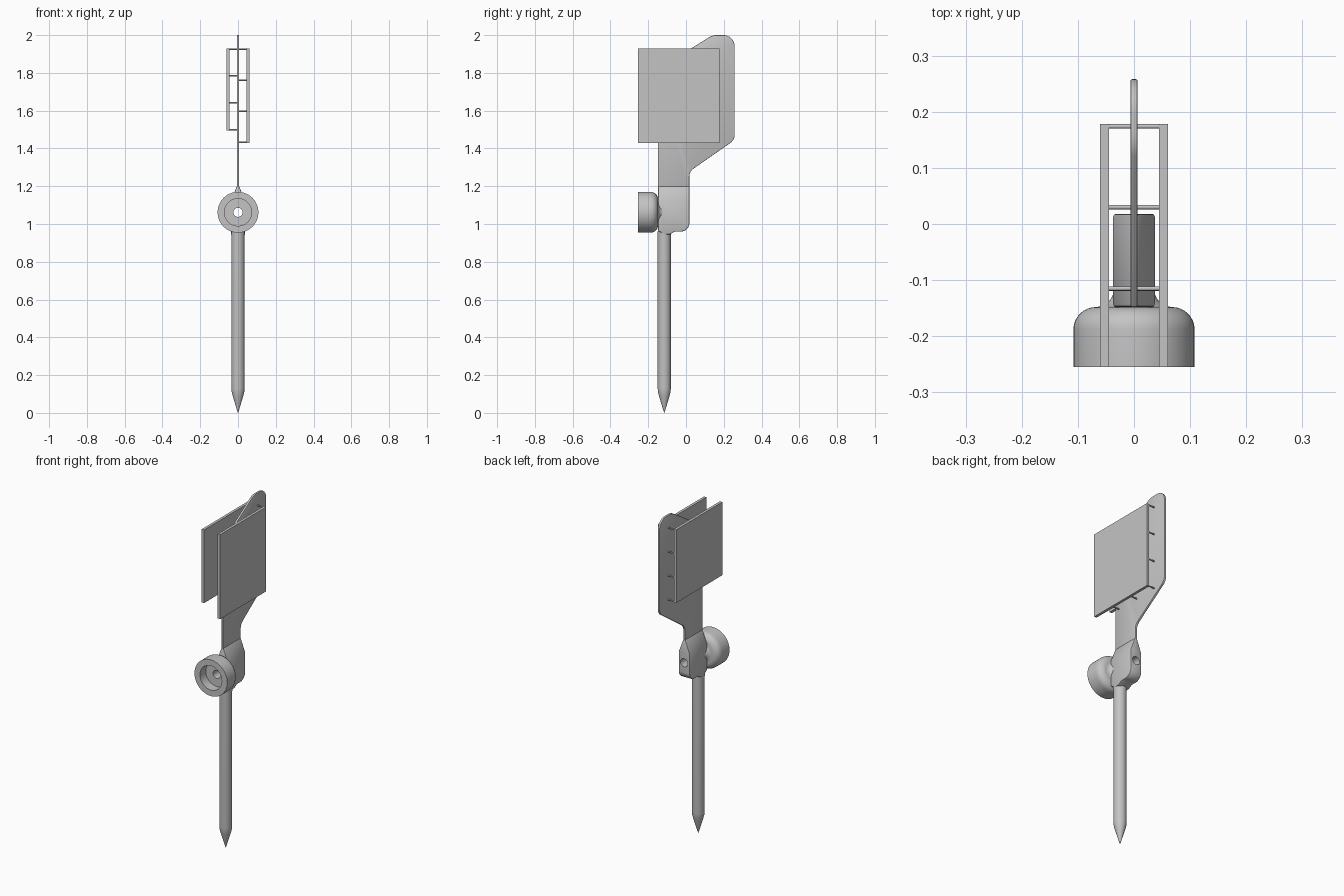
import bpy, bmesh, math
from mathutils import Vector, Matrix

if "Cube" in bpy.data.objects:
    bpy.data.objects.remove(bpy.data.objects["Cube"])

COLOR = (0.55, 0.55, 0.55, 1)
grey = bpy.data.materials.new("plain grey")
grey.use_nodes = True
grey.diffuse_color = COLOR
grey.node_tree.nodes["Principled BSDF"].inputs["Base Color"].default_value = COLOR

HUB_Z = 1.062
STAKE_Y = -0.115
parts = []


def finish(name, bm, bevel=0):
    bmesh.ops.recalc_face_normals(bm, faces=bm.faces[:])
    mesh = bpy.data.meshes.new(name)
    bm.to_mesh(mesh)
    bm.free()
    obj = bpy.data.objects.new(name, mesh)
    bpy.context.scene.collection.objects.link(obj)
    mesh.materials.append(grey)
    if bevel:
        mod = obj.modifiers.new("soft edges", "BEVEL")
        mod.width, mod.segments = bevel, 2
        mod.limit_method, mod.angle_limit = "ANGLE", math.radians(40)
    parts.append(obj)
    return obj


def lathe(name, profile, axis, center, closed=False, steps=48):
    """Spin (radius, position) points around the y or z axis."""
    bm = bmesh.new()
    verts = [bm.verts.new((r, p, 0) if axis == "Y" else (r, 0, p)) for r, p in profile]
    pairs = list(zip(verts, verts[1:]))
    if closed:
        pairs.append((verts[-1], verts[0]))
    edges = [bm.edges.new(pair) for pair in pairs]
    direction = (0, 1, 0) if axis == "Y" else (0, 0, 1)
    bmesh.ops.spin(bm, geom=verts + edges, cent=(0, 0, 0), axis=direction,
                   angle=math.tau, steps=steps)
    bmesh.ops.remove_doubles(bm, verts=bm.verts[:], dist=0.0002)
    bmesh.ops.translate(bm, verts=bm.verts[:], vec=center)
    return finish(name, bm)


def rounded(points, steps=8):
    """Round the (y, z, radius) corners of an outline."""
    out = []
    for i, (y, z, r) in enumerate(points):
        c = Vector((y, z))
        if not r:
            out.append(c)
            continue
        a = (Vector(points[i - 1][:2]) - c).normalized()
        b = (Vector(points[(i + 1) % len(points)][:2]) - c).normalized()
        half = a.angle(b) / 2
        mid = c + (a + b).normalized() * r / math.sin(half)
        start = c + a * r / math.tan(half) - mid
        end = c + b * r / math.tan(half) - mid
        out += [mid + start.lerp(end, k / steps).normalized() * r for k in range(steps + 1)]
    return out


def slab(outline, half):
    """Extrude a side outline across x."""
    bm = bmesh.new()
    face = bm.faces.new([bm.verts.new((-half, y, z)) for y, z in outline])
    new = bmesh.ops.extrude_face_region(bm, geom=[face])["geom"]
    bmesh.ops.translate(bm, vec=(2 * half, 0, 0),
                        verts=[v for v in new if isinstance(v, bmesh.types.BMVert)])
    bmesh.ops.recalc_face_normals(bm, faces=bm.faces[:])
    return bm


def box(name, lo, hi, bevel=0):
    lo, hi = Vector(lo), Vector(hi)
    bm = bmesh.new()
    bmesh.ops.create_cube(bm, size=1, matrix=Matrix.Translation((lo + hi) / 2)
                          @ Matrix.Diagonal((*(hi - lo), 1)))
    return finish(name, bm, bevel)


# Pointed ground stake
lathe("stake", [(0, 0), (0.004, 0.01), (0.028, 0.09), (0.033, 0.11), (0.035, 0.13),
                (0.035, 0.93), (0.037, 0.96), (0, 0.98)], "Z", (0, STAKE_Y, 0))

# Round hub cup: recess, through hole, domed back and flared neck
shoulder = [(0.068 + 0.04 * math.cos(t), -0.188 + 0.04 * math.sin(t))
            for t in (k * math.pi / 16 for k in range(9))]
neck = [(0.068 - 0.032 * math.sin(t), -0.116 - 0.032 * math.cos(t))
        for t in (k * math.pi / 12 for k in range(1, 7))]
lathe("hub_cup", [(0.024, -0.2), (0.072, -0.2), (0.072, -0.255), (0.108, -0.255)]
      + shoulder + neck + [(0.024, -0.116)], "Y", (0, 0, HUB_Z), closed=True)

# Hub block, tapered upward into the blade
bm = slab(rounded([(-0.148, 1.12, 0), (-0.148, 0.965, 0), (-0.115, 0.945, 0),
                   (-0.085, 0.945, 0), (-0.06, 0.96, 0), (0.018, 0.96, 0.045),
                   (0.018, 1.12, 0)]), 0.037)
top = max(bm.faces, key=lambda f: f.calc_center_median().z)
geom = bmesh.ops.extrude_face_region(bm, geom=[top])["geom"]
for v in geom:
    if isinstance(v, bmesh.types.BMVert):
        v.co.z = 1.2
        v.co.x = math.copysign(0.0065, v.co.x)
bmesh.ops.delete(bm, geom=[top], context="FACES_ONLY") if top.is_valid else None
block = finish("hub_block", bm, 0.005)

cutter = lathe("hole_cutter", [(0, -0.3), (0.024, -0.3), (0.024, 0.1), (0, 0.1)],
               "Y", (0, 0, HUB_Z))
cutter.hide_render = True
parts.remove(cutter)
cut = block.modifiers.new("through hole", "BOOLEAN")
cut.operation, cut.object, cut.solver = "DIFFERENCE", cutter, "EXACT"

# Thin upright blade, stepped toward the back
finish("blade", slab(rounded([(-0.148, 1.14, 0), (0.018, 1.14, 0), (0.018, 1.278, 0.05),
                              (0.258, 1.445, 0.055), (0.258, 2.0, 0.06),
                              (0.14, 2.0, 0.08), (-0.148, 1.82, 0)]), 0.0065), 0.003)

# Side panels with their standoff pins along the back and bottom edges
for side, sign, low in (("left", 1, 1.428), ("right", -1, 1.495)):
    xs = sorted((sign * 0.045, sign * 0.061))
    box(side + "_panel", (xs[0], -0.255, low), (xs[1], 0.178, 1.93))
    bottom = low + 0.004
    spots = [(0.174, bottom + k * (1.926 - bottom) / 3) for k in range(4)]
    spots += [(0.03, bottom), (-0.115, bottom)]
    for n, (y, z) in enumerate(spots):
        bm = bmesh.new()
        bmesh.ops.create_cone(bm, cap_ends=True, segments=12, radius1=0.004, radius2=0.004,
                              depth=0.046, matrix=Matrix.Translation((sign * 0.025, y, z))
                              @ Matrix.Rotation(math.pi / 2, 4, "Y"))
        finish(f"{side}_pin_{n + 1}", bm)

# Apply modifiers, then smooth the round surfaces
bpy.ops.object.select_all(action="DESELECT")
for obj in parts:
    obj.select_set(True)
bpy.context.view_layer.objects.active = block
bpy.ops.object.convert(target="MESH")
bpy.ops.object.shade_smooth_by_angle(angle=math.radians(35))
bpy.data.objects.remove(cutter)
